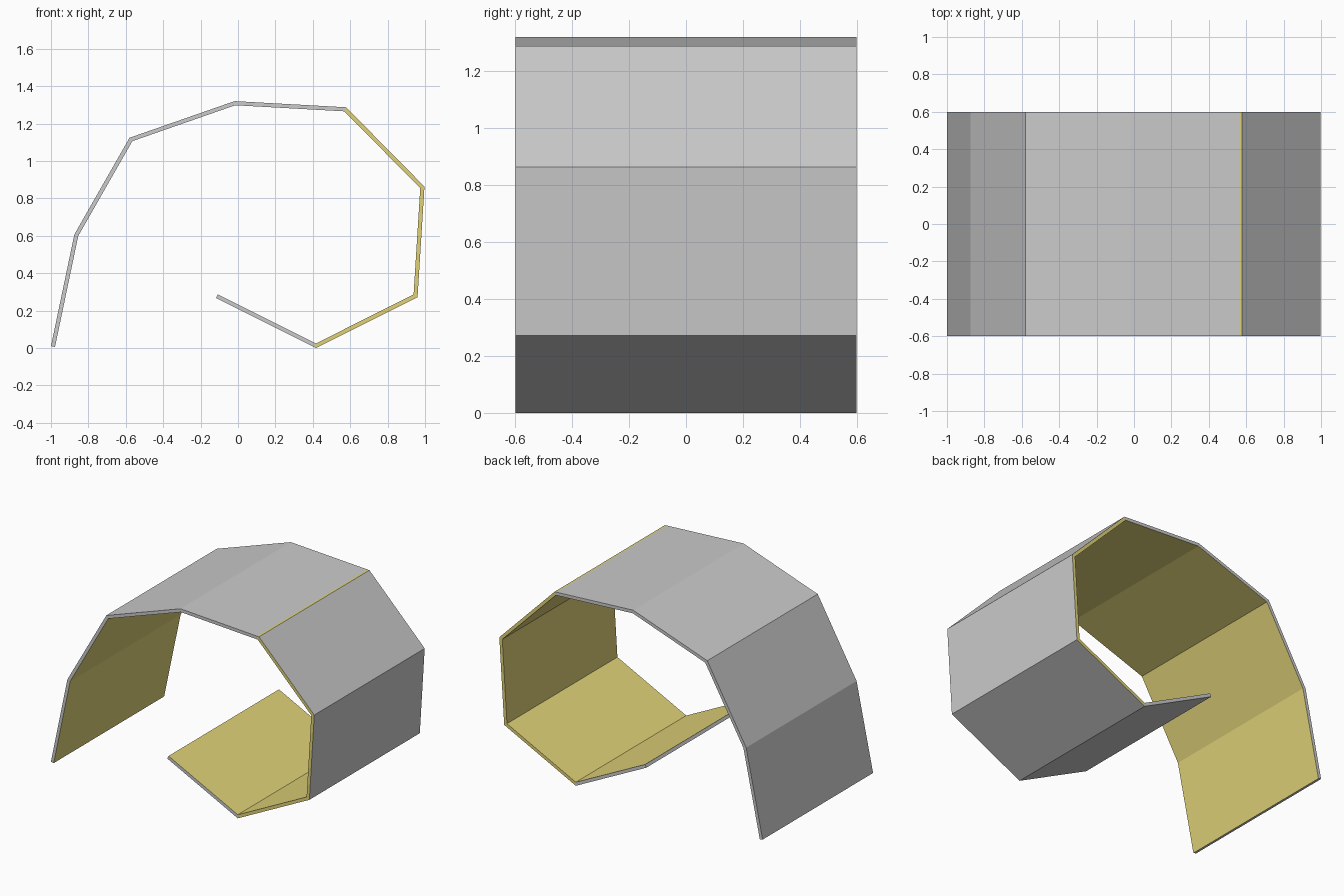
import bpy
import bmesh
from mathutils import Vector

if "Cube" in bpy.data.objects:
    bpy.data.objects.remove(bpy.data.objects["Cube"])

HALF = 0.598       # half width along y
THICK = 0.022      # panel thickness
FOLD = 0.015       # narrow exposed lining along a fold

# Outer (x, z) profile of the curled strip, from the left foot to the inner tip
outer = [Vector(p) for p in [
    (-1.0, 0.01), (-0.875, 0.607), (-0.58, 1.124), (-0.018, 1.32), (0.578, 1.287),
    (0.997, 0.863), (0.96, 0.272), (0.417, 0.0), (-0.118, 0.267)]]
LINED_RIMS = (4, 5, 6)   # panels whose side rims show the lining
LINED_FOLDS = (4,)       # folds with a thin lining strip on the outside


def inward(a, b):
    d = (b - a).normalized()
    return Vector((d.y, -d.x))


# Mitred inner profile
normals = [inward(a, b) for a, b in zip(outer, outer[1:])]
inner = []
for i, p in enumerate(outer):
    n0, n1 = normals[max(i - 1, 0)], normals[min(i, len(normals) - 1)]
    m = (n0 + n1).normalized()
    inner.append(p + m * THICK / m.dot(n0))


def at(p, y):
    return (p.x, y, p.y)


def build(name, quads, color=None):
    bm = bmesh.new()
    for q in quads:
        bm.faces.new([bm.verts.new(c) for c in q])
    bmesh.ops.remove_doubles(bm, verts=bm.verts, dist=1e-5)
    mesh = bpy.data.meshes.new(name)
    bm.to_mesh(mesh)
    bm.free()
    if color:
        mat = bpy.data.materials.new(name)
        mat.diffuse_color = color
        mat.use_nodes = True
        mat.node_tree.nodes["Principled BSDF"].inputs["Base Color"].default_value = mat.diffuse_color
        mesh.materials.append(mat)
    bpy.context.collection.objects.link(bpy.data.objects.new(name, mesh))


def panel(a, b):
    return [at(a, -HALF), at(b, -HALF), at(b, HALF), at(a, HALF)]


grey, yellow = [], []
for i in range(len(outer) - 1):
    oa, ob, ia, ib = outer[i], outer[i + 1], inner[i], inner[i + 1]
    # Outer panel, with the exposed lining strip where a fold gapes
    end = ob
    if i + 1 in LINED_FOLDS:
        end = ob - (ob - oa).normalized() * FOLD
        yellow.append(panel(end, ob))
    grey.append(panel(oa, end))
    # Inner lining panel
    yellow.append(panel(ib, ia))
    # Side rims
    rims = yellow if i in LINED_RIMS else grey
    rims.append([at(p, -HALF) for p in (oa, ia, ib, ob)])
    rims.append([at(p, HALF) for p in (oa, ob, ib, ia)])

# End caps at the foot and the tip
grey.append(panel(inner[0], outer[0]))
grey.append(panel(outer[-1], inner[-1]))

build("outer_shell", grey)
build("inner_lining", yellow, (0.75, 0.65, 0.19, 1))
